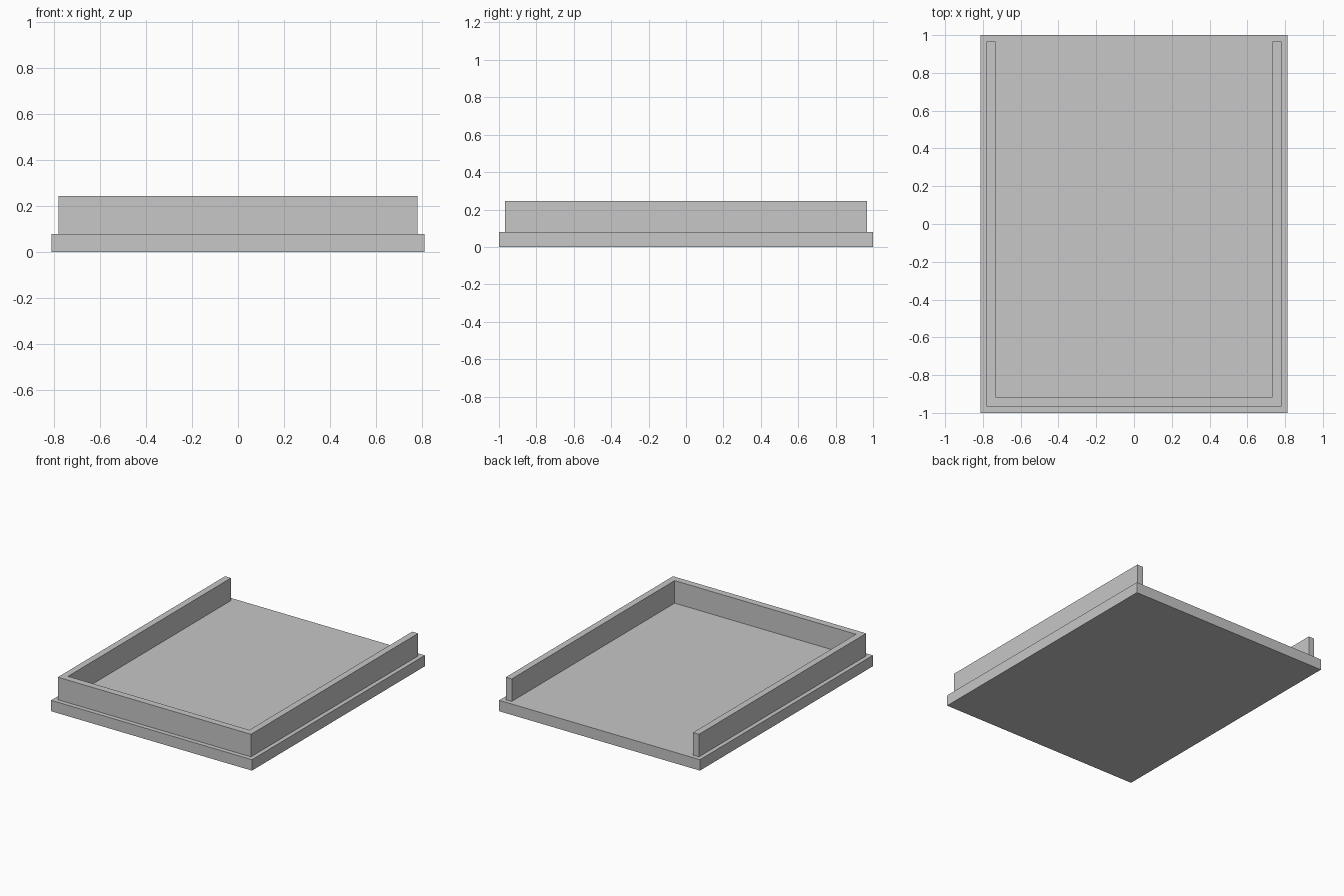
import bpy
import bmesh

cube = bpy.data.objects.get("Cube")
if cube:
    bpy.data.objects.remove(cube, do_unlink=True)

GREY = (0.57, 0.57, 0.57, 1.0)
grey = bpy.data.materials.new("light grey")
grey.use_nodes = True
grey.diffuse_color = GREY
grey.node_tree.nodes["Principled BSDF"].inputs["Base Color"].default_value = GREY


def extruded_outline(name, outline, bottom, top):
    """Solid made by raising a flat outline from bottom to top."""
    bm = bmesh.new()
    face = bm.faces.new([bm.verts.new((x, y, bottom)) for x, y in outline])
    raised = bmesh.ops.extrude_face_region(bm, geom=[face], use_keep_orig=True)["geom"]
    verts = [g for g in raised if isinstance(g, bmesh.types.BMVert)]
    bmesh.ops.translate(bm, verts=verts, vec=(0, 0, top - bottom))
    bmesh.ops.recalc_face_normals(bm, faces=bm.faces)
    mesh = bpy.data.meshes.new(name)
    bm.to_mesh(mesh)
    bm.free()
    mesh.materials.append(grey)
    obj = bpy.data.objects.new(name, mesh)
    bpy.context.collection.objects.link(obj)
    return obj


def mirrored(half):
    """Close a right-hand half outline with its mirror image across x = 0."""
    return half + [(-x, y) for x, y in reversed(half)]


BASE_TOP, WALL_TOP = 0.08, 0.245

# Flat base slab
extruded_outline("base_slab", mirrored([(0.813, -1), (0.813, 1)]), 0, BASE_TOP)

# U-shaped rim wall, open at the back
rim_half = [(0.782, -0.967), (0.782, 0.967), (0.734, 0.967), (0.734, -0.917)]
extruded_outline("rim_wall", mirrored(rim_half), BASE_TOP, WALL_TOP)
